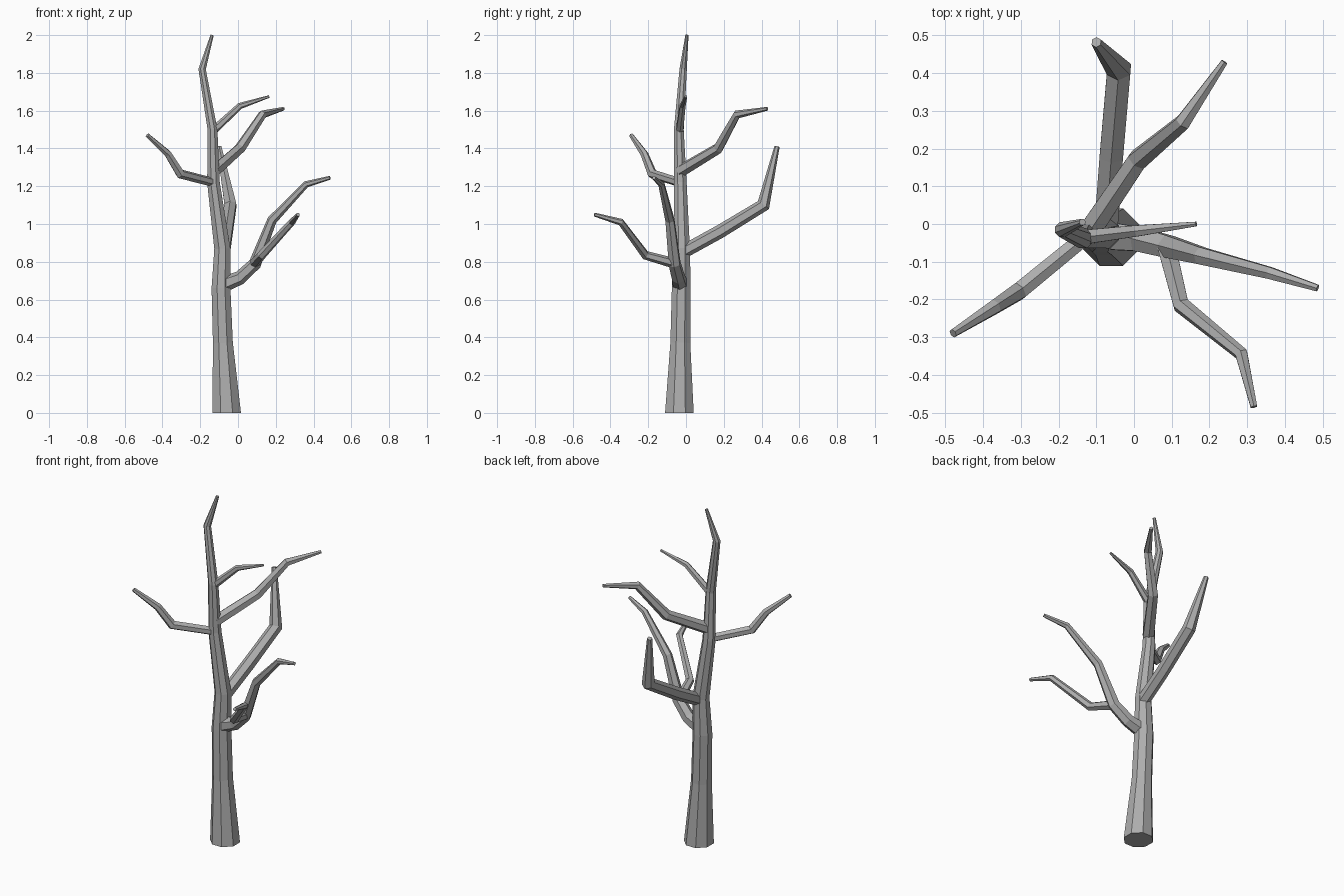
import bpy, bmesh, math
from mathutils import Vector

cube = bpy.data.objects.get("Cube")
if cube:
    bpy.data.objects.remove(cube, do_unlink=True)

bark = bpy.data.materials.new("grey_bark")
bark.use_nodes = True
GREY = (0.42, 0.42, 0.42, 1)
bark.diffuse_color = GREY
bark.node_tree.nodes["Principled BSDF"].inputs["Base Color"].default_value = GREY


def limb(name, sides, points):
    """Faceted tapering tube through (x, y, z, radius) points, capped at both ends."""
    centres = [Vector(p[:3]) for p in points]
    steps = [(b - a).normalized() for a, b in zip(centres, centres[1:])]
    bm = bmesh.new()
    rings = []
    side = None
    for i, (c, p) in enumerate(zip(centres, points)):
        tangent = (steps[max(i - 1, 0)] + steps[min(i, len(steps) - 1)]).normalized()
        if i == 0 and name == "trunk":
            tangent = Vector((0, 0, 1))
        if side is None:
            side = Vector((1, 0, 0)) if abs(tangent.z) > 0.9 else tangent.cross(Vector((0, 0, 1)))
        side = (side - tangent * side.dot(tangent)).normalized()
        up = tangent.cross(side)
        ring = []
        for k in range(sides):
            a = 2 * math.pi * (k + 0.5) / sides
            ring.append(bm.verts.new(c + (side * math.cos(a) + up * math.sin(a)) * p[3]))
        rings.append(ring)
    for lower, upper in zip(rings, rings[1:]):
        for k in range(sides):
            n = (k + 1) % sides
            bm.faces.new((lower[k], lower[n], upper[n], upper[k]))
    bm.faces.new(rings[0][::-1])
    bm.faces.new(rings[-1])
    mesh = bpy.data.meshes.new(name)
    bm.to_mesh(mesh)
    bm.free()
    mesh.materials.append(bark)
    obj = bpy.data.objects.new(name, mesh)
    bpy.context.collection.objects.link(obj)


# Main stem
limb("trunk", 8, [
    (-.06, -.035, 0, .082), (-.08, -.03, .37, .057), (-.09, -.025, .66, .054),
    (-.083, -.022, .87, .046), (-.13, -.03, 1.22, .036),
    (-.135, -.038, 1.5, .028), (-.19, -.015, 1.82, .021), (-.137, .005, 2, .009)])

# Limbs growing from the stem
limb("back_branch", 6, [
    (-.075, -.02, .85, .036), (-.06, .18, .96, .036),
    (-.04, .41, 1.1, .036), (-.1, .482, 1.41, .014)])
limb("upper_back_branch", 6, [
    (-.125, -.03, 1.28, .034), (.01, .17, 1.4, .03),
    (.13, .27, 1.58, .023), (.24, .43, 1.61, .01)])
limb("top_left_branch", 6, [
    (-.135, -.035, 1.49, .022), (.01, -.018, 1.625, .017), (.165, 0, 1.675, .007)])
limb("right_branch", 6, [
    (-.13, -.035, 1.22, .024), (-.305, -.178, 1.265, .026),
    (-.37, -.22, 1.37, .021), (-.48, -.29, 1.47, .012)])

# Forked lower limb
limb("lower_left_branch", 6, [
    (-.08, -.03, .68, .043), (.01, -.04, .715, .037), (.09, -.06, .79, .034),
    (.18, -.085, 1.02, .026), (.36, -.13, 1.21, .018), (.487, -.17, 1.245, .01)])
limb("front_branch", 6, [
    (.085, -.055, .79, .028), (.125, -.215, .835, .024),
    (.285, -.345, 1.01, .019), (.318, -.485, 1.05, .01)])
